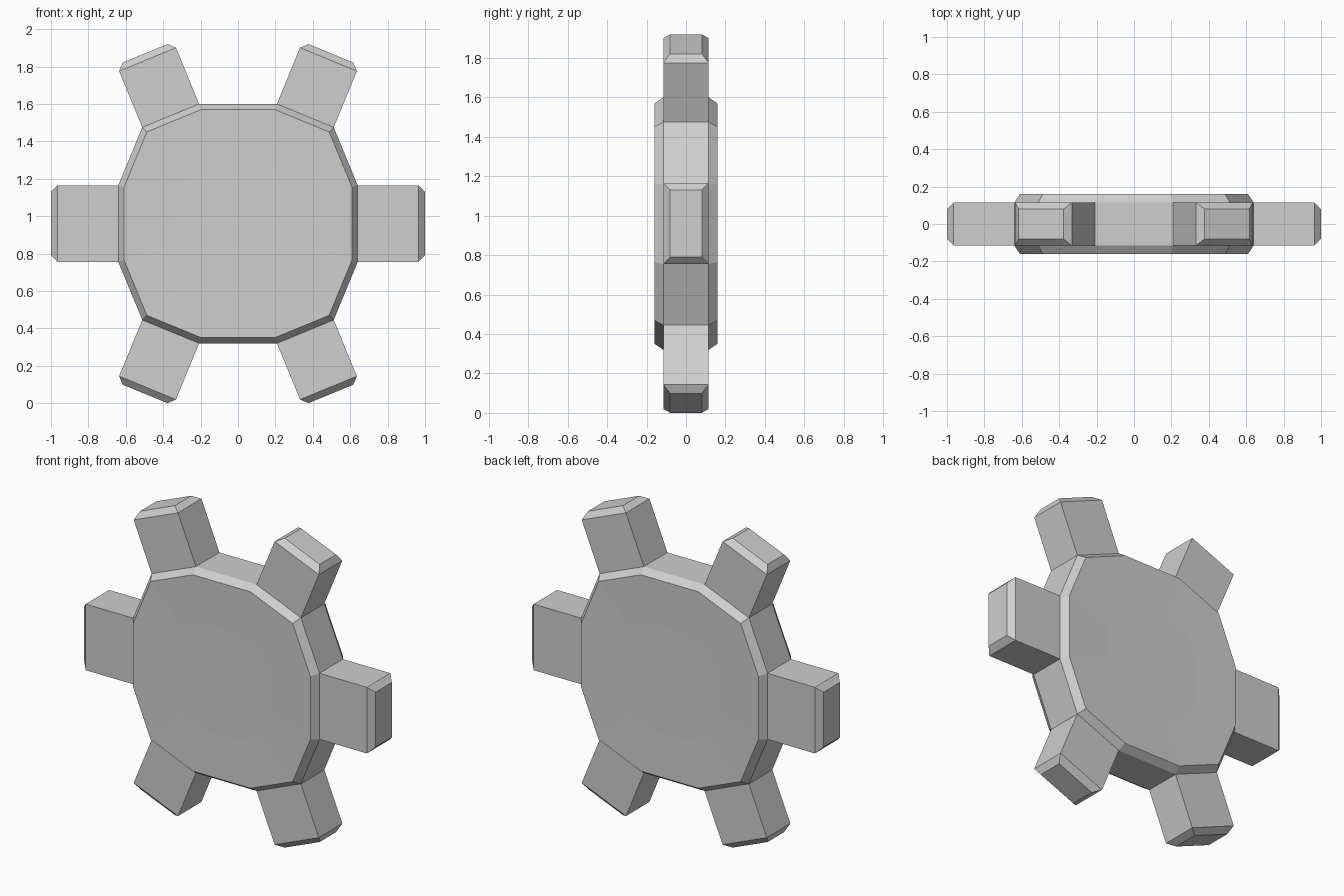
import bpy
import bmesh

if "Cube" in bpy.data.objects:
    bpy.data.objects.remove(bpy.data.objects["Cube"], do_unlink=True)

CENTRE_Z = 0.96
TOOTH_LENGTH, CHAMFER = 0.325, 0.035

# One quarter of the twelve-sided outline, mirrored round to the other three
quarter = [(0.64, 0.205), (0.512, 0.515), (0.208, 0.64)]
upper = quarter + [(-x, z) for x, z in reversed(quarter)]
outline = upper + [(x, -z) for x, z in reversed(upper)]

# Disc section from front to back: dished face, bevel, straight rim
section = [(0.52, -0.155), (0.952, -0.16), (1, -0.115),
           (1, 0.115), (0.952, 0.16), (0.52, 0.155)]

bm = bmesh.new()
rings = [[bm.verts.new((x * s, y, CENTRE_Z + z * s)) for x, z in outline]
         for s, y in section]
rim = []
count = len(outline)
for k, (a, b) in enumerate(zip(rings, rings[1:])):
    for i in range(count):
        j = (i + 1) % count
        face = bm.faces.new((a[i], a[j], b[j], b[i]))
        if k == 2:
            rim.append(face)
bm.faces.new(rings[0])
bm.faces.new(rings[-1])
bmesh.ops.recalc_face_normals(bm, faces=bm.faces[:])

# Teeth grow from every other rim face, then taper into a chamfered tip
teeth = rim[1::2]
bmesh.ops.inset_individual(bm, faces=teeth, thickness=0, depth=TOOTH_LENGTH,
                           use_even_offset=True)
bmesh.ops.inset_individual(bm, faces=teeth, thickness=CHAMFER, depth=CHAMFER,
                           use_even_offset=True)

mesh = bpy.data.meshes.new("gear_wheel")
bm.to_mesh(mesh)
bm.free()

# Plain grey metal
colour = (0.62, 0.62, 0.62, 1)
grey = bpy.data.materials.new("light grey")
grey.use_nodes = True
grey.diffuse_color = colour
grey.node_tree.nodes["Principled BSDF"].inputs["Base Color"].default_value = colour
mesh.materials.append(grey)

gear = bpy.data.objects.new("gear_wheel", mesh)
bpy.context.scene.collection.objects.link(gear)
